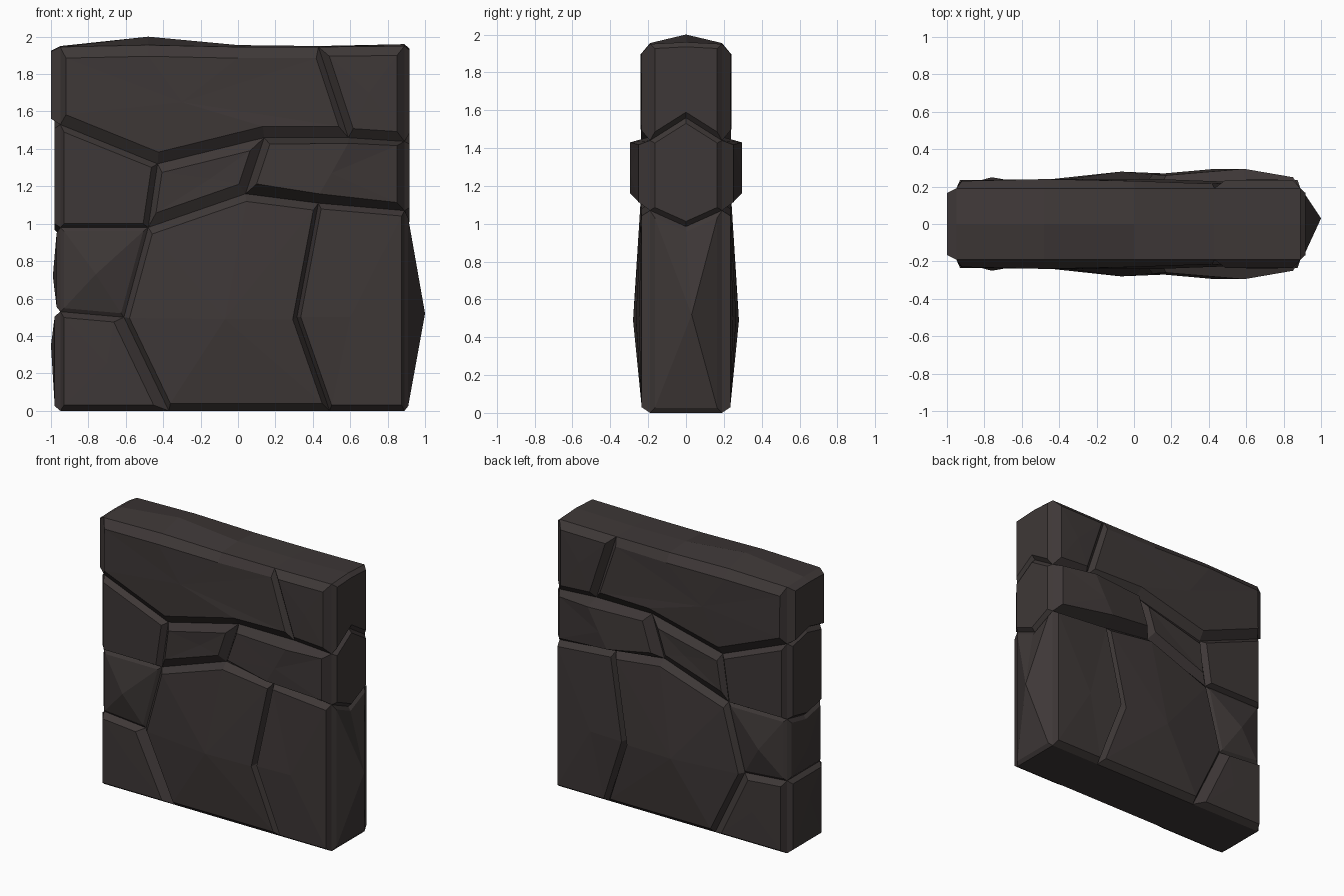
import bpy
from mathutils import Vector

if "Cube" in bpy.data.objects:
    bpy.data.objects.remove(bpy.data.objects["Cube"])

rock = bpy.data.materials.new("dark_brown_rock")
rock.diffuse_color = (0.048, 0.039, 0.038, 1)
rock.use_nodes = True
rock.node_tree.nodes["Principled BSDF"].inputs["Base Color"].default_value = rock.diffuse_color

# Groove junctions (x, z) shared by neighbouring stones
J = dict(
    t0=(-.95, 1.945), t1=(-.48, 1.955), t2=(0, 1.945), t3=(.43, 1.945), t4=(.89, 1.95),
    a0=(-.95, 1.53), a1=(-.43, 1.32), a2=(.14, 1.46), a3=(.59, 1.46), a4=(.89, 1.44),
    b0=(-.95, .98), b1=(-.48, .98), b2=(.04, 1.16), b3=(.43, 1.11), b4=(.89, 1.07),
    c0=(-.95, .53), c1=(-.61, .50), c3=(.315, .50),
    d0=(-.95, 0), d1=(-.37, 0), d2=(.49, 0), d4=(.89, 0))
RIDGE = {"t0": 1.95, "t1": 2.0, "t2": 1.955, "t3": 1.95, "t4": 1.96}
GROOVE = .19


def inset(pts, d):
    """Move every polygon edge inwards by its own distance."""
    n, out = len(pts), []
    d = d if isinstance(d, list) else [d] * n
    for i in range(n):
        p, q, r = Vector(pts[i - 1]), Vector(pts[i]), Vector(pts[(i + 1) % n])
        e, f = (q - p).normalized(), (r - q).normalized()
        n1, n2 = Vector((-e.y, e.x)), Vector((-f.y, f.x))
        det = n1.x * n2.y - n1.y * n2.x
        if abs(det) < .15:
            out.append(q + (n1 + n2).normalized() * (d[i - 1] + d[i]) / 2)
        else:
            out.append(q + Vector((d[i - 1] * n2.y - d[i] * n1.y,
                                   n1.x * d[i] - n2.x * d[i - 1])) / det)
    return out


def make(name, verts, faces, mirror=False):
    me = bpy.data.meshes.new(name)
    me.from_pydata(verts, [], faces)
    me.materials.append(rock)
    ob = bpy.data.objects.new(name, me)
    bpy.context.collection.objects.link(ob)
    if mirror:
        m = ob.modifiers.new("back_half", 'MIRROR')
        m.use_axis = (False, True, False)


def stone(name, keys, d, depth, centre):
    """Bevelled stone face, mirrored to the back of the wall."""
    keys = keys.split()
    n = len(keys)
    rim = [J[k] for k in keys]
    depth = depth if isinstance(depth, list) else [depth] * n
    verts = [(x, -GROOVE, z) for x, z in rim]
    verts += [(p.x, -y, p.y) for p, y in zip(inset(rim, d), depth)]
    verts += [(J[k][0], 0, RIDGE.get(k, J[k][1])) for k in keys]
    verts.append((centre[0], -centre[2], centre[1]))
    faces = []
    for i in range(n):
        j = (i + 1) % n
        faces += [(i, j, n + j, n + i), (n + i, n + j, 3 * n)]
        if keys[i][0] == keys[j][0] and keys[i][0] in "td":   # top and underside
            faces.append((2 * n + i, 2 * n + j, j, i))
    make(name, verts, faces, True)


def end_stone(name, side, low, high, out, tip):
    """End of a course; low/high are (edge z, middle z)."""
    x0 = .89 if side > 0 else -.95
    rim = [(-GROOVE, low[0]), (0, low[1]), (GROOVE, low[0]),
           (GROOVE, high[0]), (0, high[1]), (-GROOVE, high[0])]
    verts = [(x0, y, z) for y, z in rim]
    verts += [(out, p.x, p.y) for p in inset(rim, .025)]
    verts.append(tip)
    faces = []
    for i in range(6):
        j = (i + 1) % 6
        faces += [(i, j, 6 + j, 6 + i), (6 + i, 6 + j, 12)]
    make(name, verts, [f[::side] for f in faces])


# Top course
stone("top_slab", "a0 a1 a2 a3 t3 t2 t1 t0", [.06, .06, .06, .03, .06, .06, .06, .03],
      [.235, .235, .24, .225, .215, .23, .24, .23], (-.3, 1.65, .24))
stone("top_corner_stone", "a3 a4 t4 t3", [.05, .04, .05, .04], .235, (.7, 1.7, .238))

# Middle course
stone("middle_left_stone", "b0 b1 a1 a0", [.02, .03, .03, .02], .225, (-.7, 1.2, .225))
stone("middle_wedge_stone", "b1 b2 a2 a1", [.06, .05, .05, .03],
      [.22, .235, .235, .225], (-.15, 1.24, .225))
stone("middle_right_stone", "b2 b3 b4 a4 a3 a2", [.06, .04, .04, .025, .035, .04],
      [.265, .295, .25, .25, .295, .26], (.5, 1.27, .295))

# Bottom courses
stone("lower_left_stone", "c0 c1 b1 b0", .02, .205, (-.76, .73, .25))
stone("bottom_left_stone", "d0 d1 c1 c0", [.03, .06, .03, .02], .235, (-.7, .25, .237))
stone("bottom_middle_stone", "d1 d2 c3 b3 b2 b1 c1", [.04, .025, .02, .04, .04, .03, .025],
      [.235, .235, .265, .235, .24, .225, .225], (-.07, .49, .28))
stone("bottom_right_stone", "d2 d4 b4 b3 c3", [.03, .015, .03, .02, .02],
      [.235, .235, .235, .235, .265], (.6, .5, .25))

# Right end
end_stone("right_end_top", 1, (1.44, 1.56), (1.95, 1.96), .918, (.918, 0, 1.75))
end_stone("right_end_middle", 1, (1.07, .985), (1.44, 1.56), .918, (.918, 0, 1.27))
end_stone("right_end_bottom", 1, (0, 0), (1.07, .985), .91, (1.0, .03, .52))

# Left end
end_stone("left_end_top", -1, (1.53, 1.575), (1.945, 1.95), -1.0, (-1.0, 0, 1.75))
end_stone("left_end_middle", -1, (.98, .94), (1.53, 1.575), -.98, (-.98, 0, 1.25))
end_stone("left_end_lower", -1, (.53, .53), (.98, .94), -.97, (-.99, 0, .72))
end_stone("left_end_bottom", -1, (0, 0), (.53, .53), -.98, (-1.0, 0, .35))
